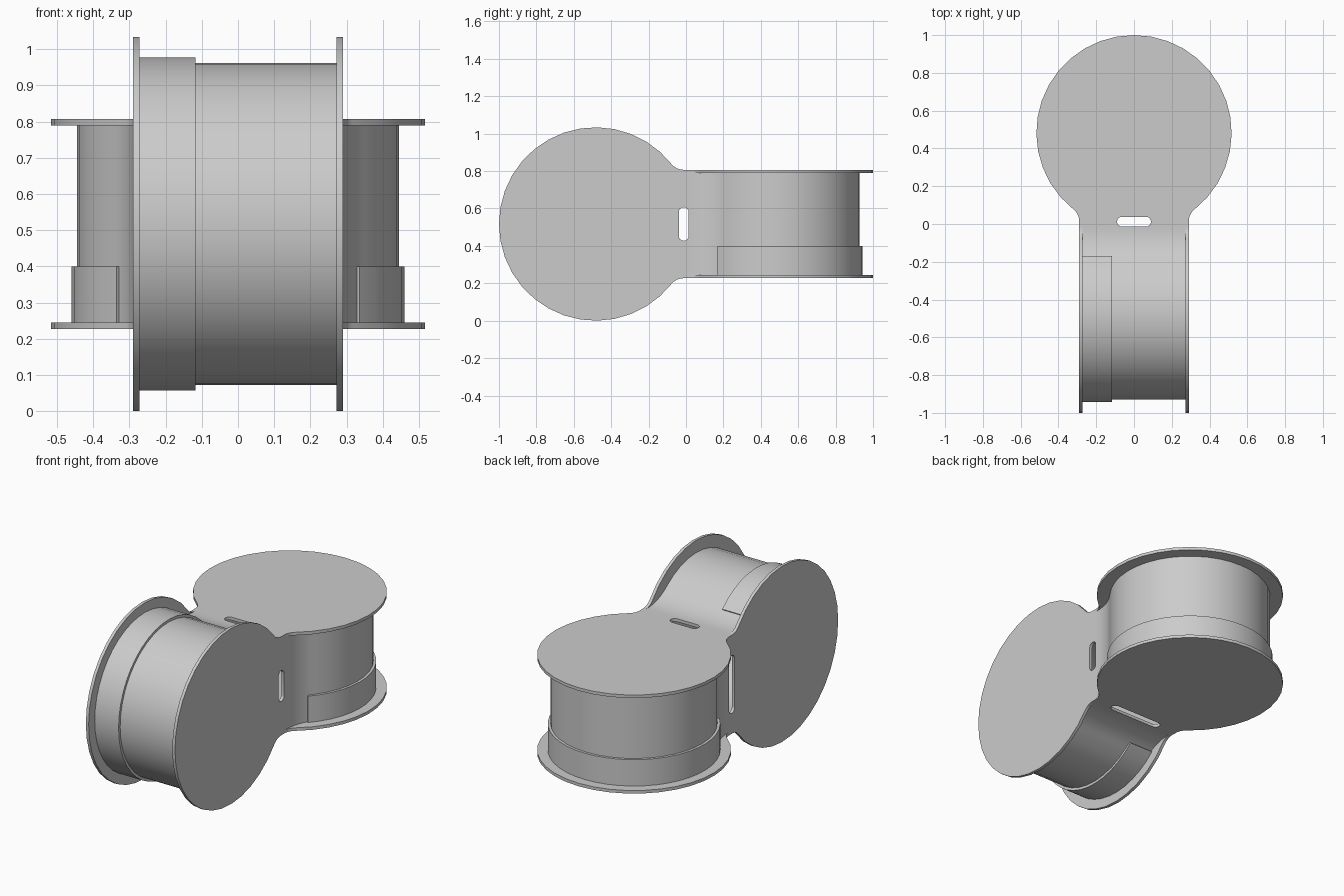
import bpy, bmesh
from math import pi, sin, cos, atan2, sqrt
from mathutils import Matrix, Vector

if "Cube" in bpy.data.objects:
    bpy.data.objects.remove(bpy.data.objects["Cube"])

CY, CZ = 0.483, 0.517        # drum centre offset, height of the joint axis
HALF, T = 0.29, 0.018        # half width of the neck, sheet thickness
R_FLANGE, R_DRUM, R_LIP = 0.517, 0.445, 0.46
LIP_TOP = -0.117

grey = bpy.data.materials.new("light grey")
grey.use_nodes = True
grey.diffuse_color = (0.6, 0.6, 0.6, 1)
grey.node_tree.nodes["Principled BSDF"].inputs["Base Color"].default_value = (0.6, 0.6, 0.6, 1)

# The rear drum stands upright; the front one is the same part turned half round a diagonal
REAR = Matrix.Translation((0, 0, CZ))
FRONT = REAR @ Matrix(((0, 0, 1), (0, -1, 0), (1, 0, 0))).to_4x4()


def arc(cx, cy, r, a, b, n):
    return [(cx + r * cos(a + (b - a) * i / n), cy + r * sin(a + (b - a) * i / n))
            for i in range(n + 1)]


def keyhole(r, h, f):
    """Open outline: neck of half width h, fillet f, round head of radius r."""
    dy = sqrt((r + f) ** 2 - (h + f) ** 2)
    a = atan2(-dy, h + f)
    side = [(h, 0)] + arc(h + f, CY - dy, f, pi, atan2(dy, -h - f), 8)
    head = arc(0, CY, r, a, pi - a, 28)
    return side + head[1:-1] + [(-x, y) for x, y in reversed(side)]


def prism(name, outline, z0, z1, frame):
    bm = bmesh.new()
    face = bm.faces.new([bm.verts.new((x, y, z0)) for x, y in outline])
    top = bmesh.ops.extrude_face_region(bm, geom=[face])["geom"]
    bmesh.ops.translate(bm, vec=Vector((0, 0, z1 - z0)),
                        verts=[v for v in top if isinstance(v, bmesh.types.BMVert)])
    bmesh.ops.recalc_face_normals(bm, faces=bm.faces)
    mesh = bpy.data.meshes.new(name)
    bm.to_mesh(mesh)
    bm.free()
    mesh.transform(frame)
    mesh.materials.append(grey)
    ob = bpy.data.objects.new(name, mesh)
    bpy.context.collection.objects.link(ob)
    return ob


def slot(name, length, width, z0, z1, frame):
    r, s = width / 2, length / 2 - width / 2
    outline = arc(s, 0.012, r, -pi / 2, pi / 2, 8) + arc(-s, 0.012, r, pi / 2, 1.5 * pi, 8)
    ob = prism(name, outline, z0, z1, frame)
    ob.hide_render = True
    return ob


parts, cutters = [], []
for side, frame in (("rear", REAR), ("front", FRONT)):
    # Drum wall, open toward the joint
    outer = keyhole(R_DRUM, HALF, 0.3)
    inner = keyhole(R_DRUM - T, HALF - T, 0.3 + T)
    parts.append(prism(side + "_drum_wall", outer + inner[::-1], T - HALF, HALF - T, frame))
    # Flange plates
    plate = keyhole(R_FLANGE, HALF, 0.08)
    parts.append(prism(side + "_cover_flange", plate, HALF - T, HALF, frame))
    parts.append(prism(side + "_lid_flange", plate, -HALF, T - HALF, frame))
    # Raised lip of the lid
    a, b = -pi / 2 + 0.82, 1.5 * pi - 0.82
    lip = arc(0, CY, R_LIP, a, b, 32) + arc(0, CY, R_DRUM - 0.005, b, a, 32)
    parts.append(prism(side + "_lid_lip", lip, T - HALF, LIP_TOP, frame))
    # Short slot on the cover side, long slot on the lid side
    cutters.append(slot(side + "_short_slot", 0.18, 0.052, 0.2, 0.34, frame))
    cutters.append(slot(side + "_long_slot", 0.34, 0.052, -0.34, -0.2, frame))

# Cut the slots and shade
for ob in parts:
    bpy.ops.object.select_all(action="DESELECT")
    bpy.context.view_layer.objects.active = ob
    ob.select_set(True)
    if "lip" not in ob.name:
        for c in cutters:
            mod = ob.modifiers.new(c.name, "BOOLEAN")
            mod.operation, mod.solver, mod.object = "DIFFERENCE", "EXACT", c
            bpy.ops.object.modifier_apply(modifier=mod.name)
    bpy.ops.object.shade_smooth_by_angle(angle=0.5)
for c in cutters:
    bpy.data.objects.remove(c)
